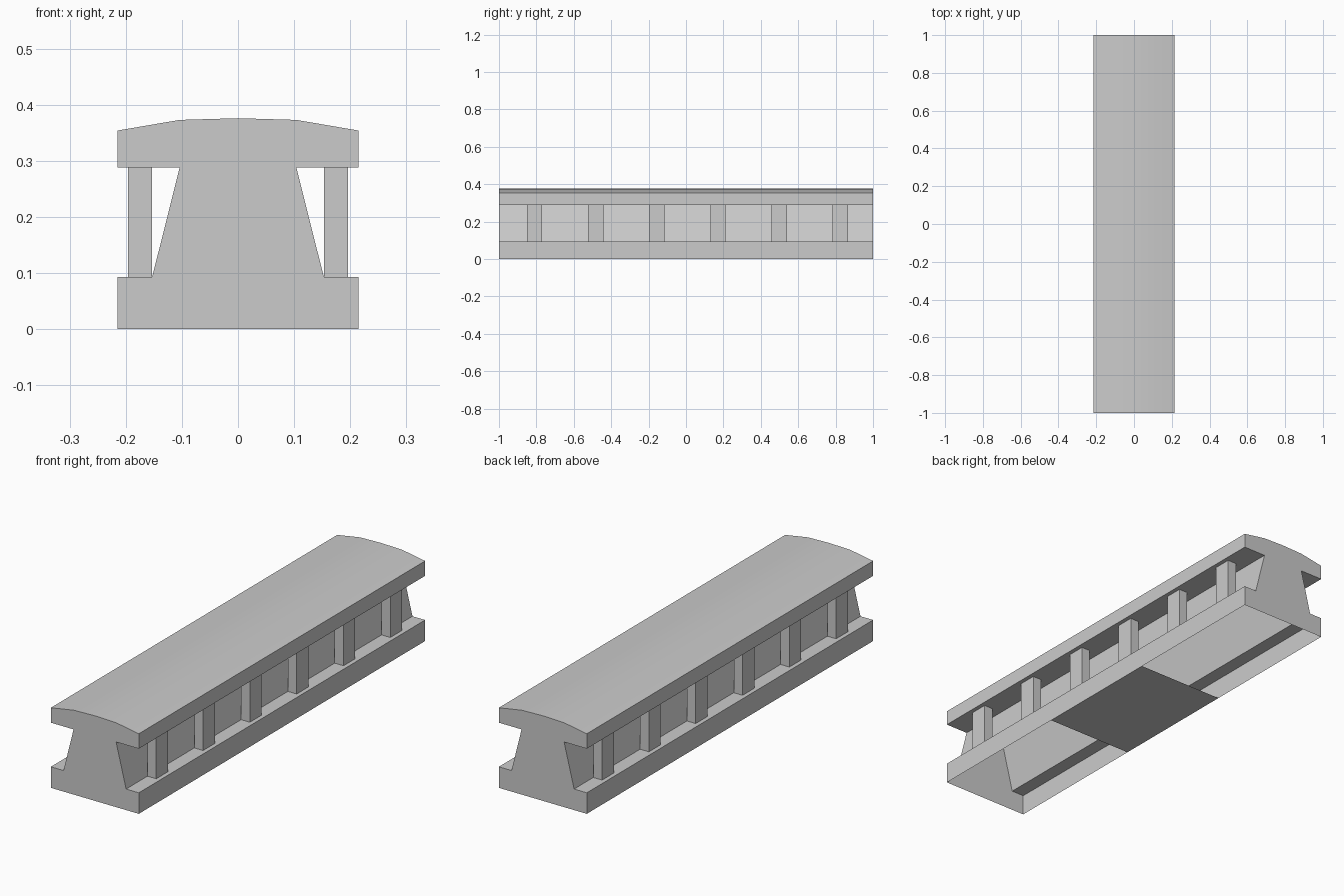
import bpy, bmesh

if "Cube" in bpy.data.objects:
    bpy.data.objects.remove(bpy.data.objects["Cube"])

HALF_LENGTH = 1.0


def add_mesh(name, bm):
    mesh = bpy.data.meshes.new(name)
    bm.to_mesh(mesh)
    bm.free()
    obj = bpy.data.objects.new(name, mesh)
    bpy.context.collection.objects.link(obj)
    return obj


# Body: mirrored half profile extruded along y, hollow and open underneath
half = [(0.215, 0.0), (0.215, 0.093), (0.153, 0.093), (0.104, 0.288),
        (0.215, 0.288), (0.215, 0.354), (0.104, 0.373)]
profile = half + [(0.0, 0.376)] + [(-x, z) for x, z in reversed(half)]
bm = bmesh.new()
front = [bm.verts.new((x, -HALF_LENGTH, z)) for x, z in profile]
back = [bm.verts.new((x, HALF_LENGTH, z)) for x, z in profile]
for i in range(len(profile) - 1):
    bm.faces.new((front[i], back[i], back[i + 1], front[i + 1]))
bm.faces.new(front)
bm.faces.new(back[::-1])
body = add_mesh("railing_body", bm)

# Smooth the shallow curve of the top only
bpy.context.view_layer.objects.active = body
body.select_set(True)
bpy.ops.object.shade_smooth_by_angle(angle=0.35)

# Bottom panel closing the middle of the underside
bm = bmesh.new()
bm.faces.new([bm.verts.new(p) for p in
              ((-0.215, -0.30, 0), (-0.215, 0.31, 0),
               (0.215, 0.31, 0), (0.215, -0.30, 0))])
add_mesh("bottom_panel", bm)

# Posts: six along each side between the ledges
for side, label in ((1, "right"), (-1, "left")):
    for i in range(6):
        bm = bmesh.new()
        bmesh.ops.create_cube(bm, size=1)
        bmesh.ops.scale(bm, vec=(0.043, 0.082, 0.195), verts=bm.verts)
        bmesh.ops.translate(bm, vec=(side * 0.1745, -0.81 + i * 0.327, 0.1905),
                            verts=bm.verts)
        add_mesh(f"post_{label}_{i + 1}", bm)
